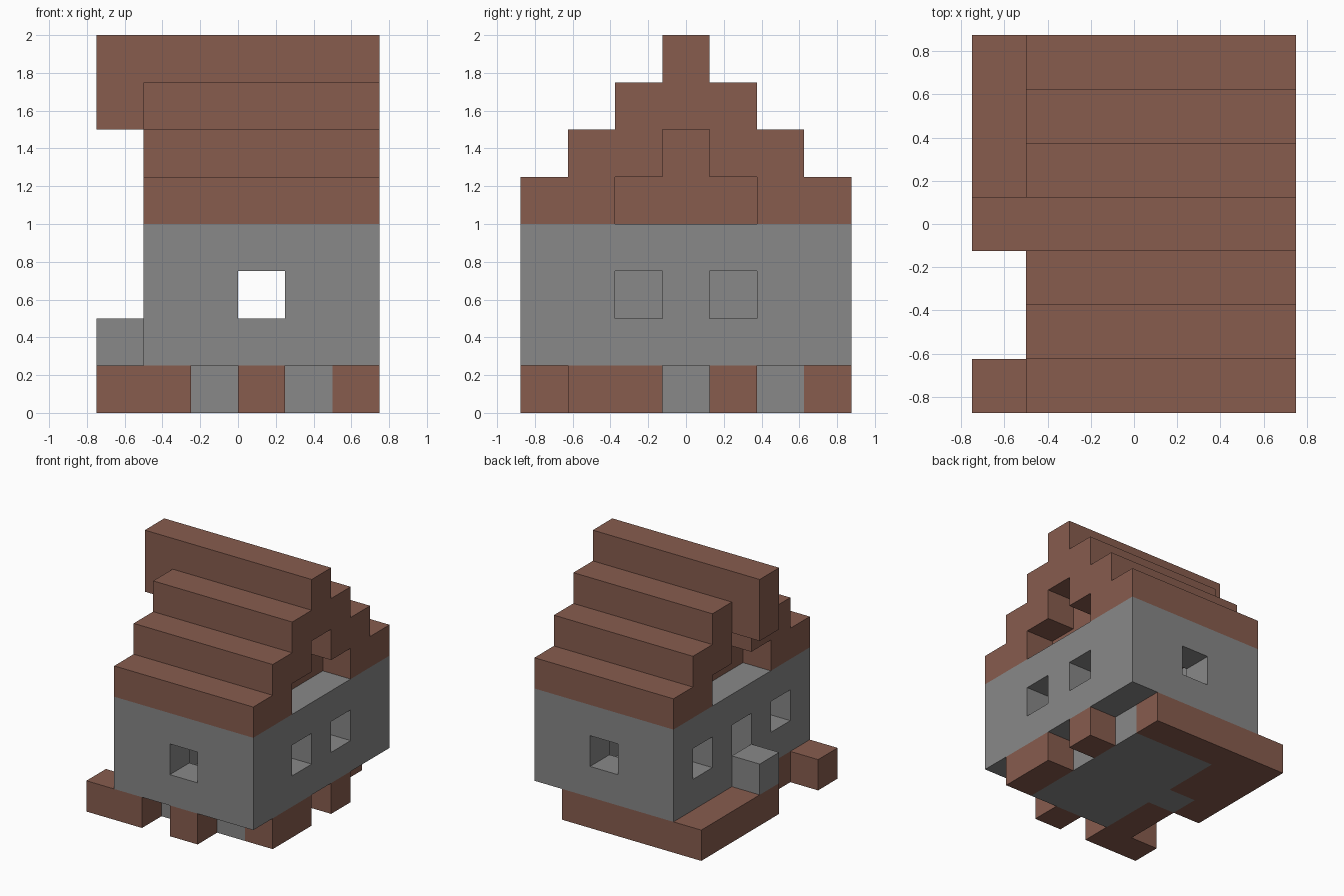
import bpy
import bmesh
from itertools import product
from mathutils import Vector

CELL = 0.25
ORIGIN = Vector((-0.75, -0.875, 0.0))   # corner of the block grid

if "Cube" in bpy.data.objects:
    bpy.data.objects.remove(bpy.data.objects["Cube"], do_unlink=True)


def make_material(name, colour):
    mat = bpy.data.materials.new(name)
    mat.use_nodes = True
    mat.diffuse_color = colour
    mat.node_tree.nodes["Principled BSDF"].inputs["Base Color"].default_value = colour
    return mat


brown = make_material("brown_brick", (0.242, 0.107, 0.076, 1))
grey = make_material("grey_stone", (0.246, 0.246, 0.246, 1))


def block(xs, ys, zs):
    """All grid cells in the inclusive ranges."""
    return set(product(*(range(a, b + 1) for a, b in (xs, ys, zs))))


def cell(x, y, z):
    return block((x, x), (y, y), (z, z))


# Ground layer, rows from front to back: B is brick, G is stone
plan = ["BB.B..",
        ".BGGGB",
        ".BGGGB",
        "BGGGG.",
        "BBGGGB",
        "BBGGG.",
        "BBBBB."]


def plan_cells(letter):
    return {(x, y, 0) for y, row in enumerate(plan)
            for x, c in enumerate(row) if c == letter}


# Hollow walls with windows and a two-block doorway
walls = block((1, 5), (0, 6), (1, 3)) - block((2, 4), (1, 5), (1, 3))
for x, y in ((3, 0), (3, 6), (5, 2), (5, 4), (1, 1), (1, 5)):
    walls -= cell(x, y, 2)
walls -= block((1, 1), (3, 3), (1, 2))

# Stepped roof around an attic core, with the gables set back at both ends
attic = block((1, 5), (2, 4), (4, 4)) | block((1, 5), (3, 3), (5, 5))
tiers = set()
for step in range(3):
    tiers |= block((1, 5), (step, 6 - step), (4 + step, 4 + step))
ridge = block((0, 5), (3, 3), (6, 7))
tiers -= attic | ridge
gables = {c for c in attic if 2 <= c[0] <= 4}

parts = [
    ("brick_base", plan_cells("B"), brown),
    ("stone_floor", plan_cells("G"), grey),
    ("walls", walls, grey),
    ("door_step", cell(0, 3, 1), grey),
    ("roof_tiers", tiers, brown),
    ("roof_ridge", ridge, brown),
    ("gable_infill", gables, brown),
]
filled = set().union(*(cells for _, cells, _ in parts))


def build(name, cells, mat):
    """Make one part from the exposed sides of its cells."""
    bm = bmesh.new()
    for c in sorted(cells):
        for axis in range(3):
            for side in (0, 1):
                near = list(c)
                near[axis] += 2 * side - 1
                if tuple(near) in filled:
                    continue
                u, v = (axis + 1) % 3, (axis + 2) % 3
                corners = []
                for du, dv in ((0, 0), (1, 0), (1, 1), (0, 1)):
                    p = Vector(c)
                    p[axis] += side
                    p[u] += du
                    p[v] += dv
                    corners.append(bm.verts.new(ORIGIN + p * CELL))
                bm.faces.new(corners if side else corners[::-1])
    bmesh.ops.remove_doubles(bm, verts=bm.verts, dist=0.001)
    mesh = bpy.data.meshes.new(name)
    bm.to_mesh(mesh)
    bm.free()
    mesh.materials.append(mat)
    bpy.context.collection.objects.link(bpy.data.objects.new(name, mesh))


for part in parts:
    build(*part)
